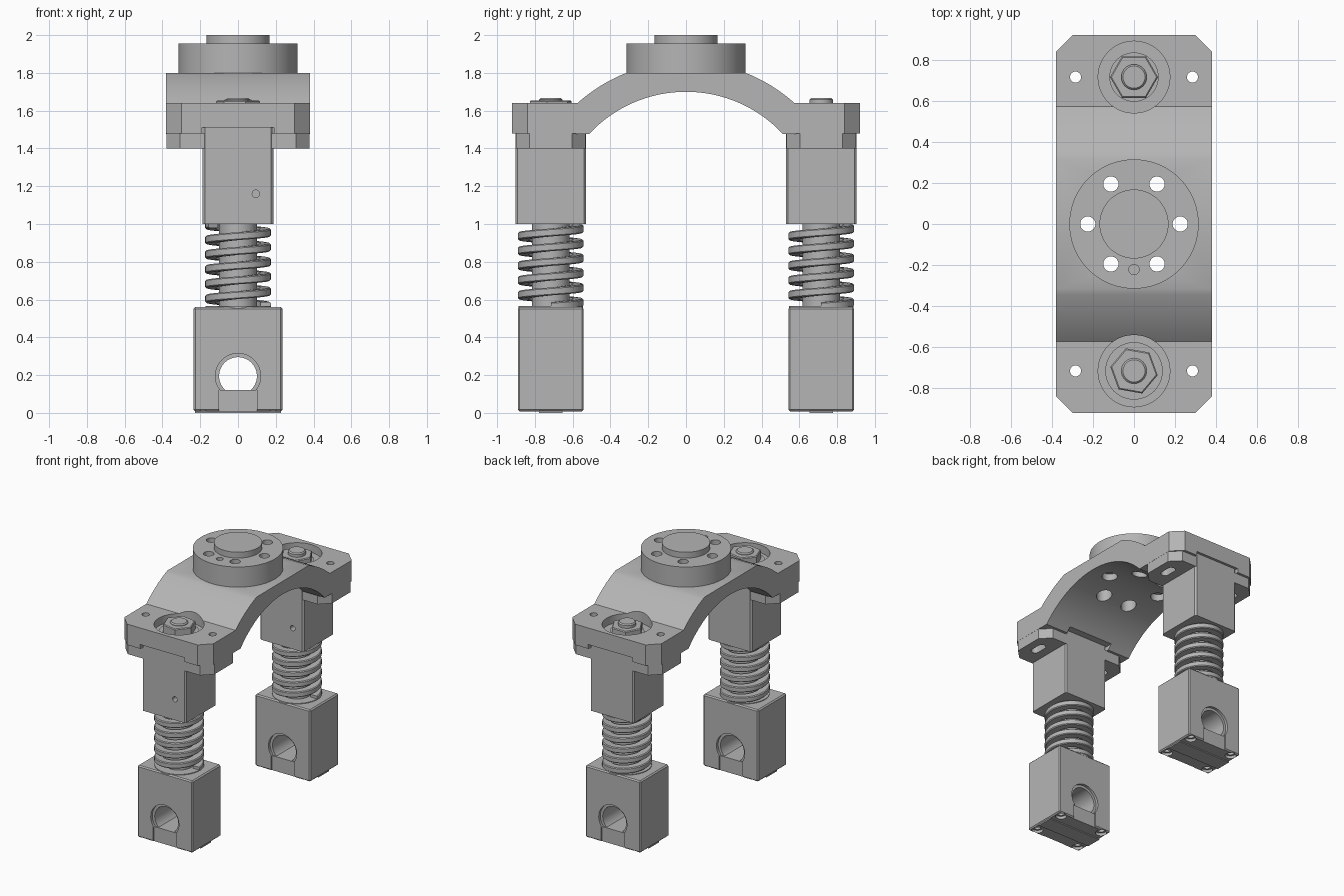
import bpy, bmesh, math
from mathutils import Vector

cube = bpy.data.objects.get("Cube")
if cube:
    bpy.data.objects.remove(cube, do_unlink=True)

GREY = (0.46, 0.46, 0.46, 1.0)
mat = bpy.data.materials.new("machined grey")
mat.use_nodes = True
mat.diffuse_color = GREY
mat.node_tree.nodes["Principled BSDF"].inputs["Base Color"].default_value = GREY


def make(name, bm):
    bmesh.ops.recalc_face_normals(bm, faces=bm.faces)
    me = bpy.data.meshes.new(name)
    bm.to_mesh(me)
    bm.free()
    me.materials.append(mat)
    ob = bpy.data.objects.new(name, me)
    bpy.context.collection.objects.link(ob)
    return ob


def prism(name, pts, a, b, axis="z", bevel=0.0, pick=None):
    """Extrude a 2D outline from a to b along an axis; bevel chosen edges."""
    place = {"x": lambda p, t: (t, p[0], p[1]),
             "y": lambda p, t: (p[0], t, p[1]),
             "z": lambda p, t: (p[0], p[1], t)}[axis]
    bm = bmesh.new()
    lo = [bm.verts.new(place(p, a)) for p in pts]
    hi = [bm.verts.new(place(p, b)) for p in pts]
    bm.faces.new(lo)
    bm.faces.new(hi)
    for i in range(len(pts)):
        j = (i + 1) % len(pts)
        bm.faces.new((lo[i], lo[j], hi[j], hi[i]))
    if bevel:
        edges = [e for e in bm.edges if pick is None or pick(*[v.co for v in e.verts])]
        bmesh.ops.bevel(bm, geom=edges, offset=bevel, segments=1, affect="EDGES")
    return make(name, bm)


def circle(cx, cy, r, n=48, turn=0.0):
    return [(cx + r * math.cos(turn + math.tau * i / n),
             cy + r * math.sin(turn + math.tau * i / n)) for i in range(n)]


def rect(cx, cy, hx, hy):
    return [(cx - hx, cy - hy), (cx + hx, cy - hy), (cx + hx, cy + hy), (cx - hx, cy + hy)]


def disc(name, x, y, r, z0, z1, chamfer=0.0, n=48, turn=0.0):
    top = lambda p, q: abs(p.z - z1) < 1e-5 and abs(q.z - z1) < 1e-5
    return prism(name, circle(x, y, r, n, turn), z0, z1, "z", chamfer, top)


def cut(ob, cutter):
    mod = ob.modifiers.new("cut", "BOOLEAN")
    mod.operation = "DIFFERENCE"
    mod.solver = "EXACT"
    mod.object = cutter
    bpy.context.view_layer.update()
    bpy.context.view_layer.objects.active = ob
    bpy.ops.object.modifier_apply(modifier=mod.name)
    bpy.data.objects.remove(cutter, do_unlink=True)


def vertical(p, q):
    return abs(p.z - q.z) > 1e-4 and abs(p.x - q.x) + abs(p.y - q.y) < 1e-4


def spring(name, y, r0, r1, z0, z1, pitch, thick):
    """Rectangular wire swept along a right-handed helix."""
    bm = bmesh.new()
    n = int((z1 - z0) / pitch * 40)
    h, c = thick / 2, 0.006
    section = [(r0, -h), (r1 - c, -h), (r1, -h + c), (r1, h - c), (r1 - c, h), (r0, h)]
    prev = None
    for i in range(n + 1):
        t = math.tau * i / 40
        z = z0 + (z1 - z0) * i / n
        ring = [bm.verts.new((r * math.cos(t), y + r * math.sin(t), z + dz)) for r, dz in section]
        if prev:
            for k in range(6):
                m = (k + 1) % 6
                bm.faces.new((prev[k], prev[m], ring[m], ring[k]))
        if i in (0, n):
            bm.faces.new(ring)
        prev = ring
    return make(name, bm)


parts = []
LEG = 0.716
BOLTS = [(0.225 * math.cos(math.radians(a)), 0.225 * math.sin(math.radians(a)))
         for a in range(0, 360, 60)]

# Arched bridge with flat, chamfered end plates
def arc(r, y_from, y_to, n=24):
    a0, a1 = math.asin(y_from / r), math.asin(y_to / r)
    return [(r * math.sin(a0 + (a1 - a0) * i / n), 1.0 + r * math.cos(a0 + (a1 - a0) * i / n))
            for i in range(n + 1)]

outline = ([(-0.92, 1.48), (-0.92, 1.64)] + arc(0.86, -0.573, -0.316, 10)
           + arc(0.86, 0.316, 0.573, 10) + [(0.92, 1.64), (0.92, 1.48)]
           + arc(0.7, 0.512, -0.512, 32))
bridge = prism("bridge", outline, -0.38, 0.38, "x", 0.08,
               lambda p, q: vertical(p, q) and abs(p.y) > 0.9)
for s in (-1, 1):
    cut(bridge, disc("cutter", 0, s * LEG, 0.175, 1.58, 1.9))
    cut(bridge, prism("cutter", rect(0, s * 0.75, 0.19, 0.3), 1.4, 1.512))
    for x in (-0.285, 0.285):
        cut(bridge, disc("cutter", x, s * LEG, 0.027, 1.3, 1.8, n=24))
for x, y in BOLTS:
    cut(bridge, disc("cutter", x, y, 0.037, 1.5, 1.9, n=24))
    cut(bridge, disc("cutter", x, y, 0.055, 1.5, 1.75, n=24))
parts.append(bridge)

# Round hub with bolt circle, dowel hole and raised centre
hub = disc("hub", 0, 0, 0.315, 1.8, 1.955, 0.008, 96)
for x, y in BOLTS:
    cut(hub, disc("cutter", x, y, 0.037, 1.7, 2.1, n=24))
cut(hub, disc("cutter", 0, -0.222, 0.025, 1.88, 2.1, n=24))
parts += [hub, disc("hub_boss", 0, 0, 0.168, 1.95, 2.0, 0.008, 64)]


def d_hole(r):
    """Round outline with a flat bottom at z = 0.12."""
    a = math.asin((0.12 - 0.195) / r)
    return [(r * math.cos(a + (math.pi - 2 * a) * i / 40),
             0.195 + r * math.sin(a + (math.pi - 2 * a) * i / 40)) for i in range(41)]


for side, y in (("front", -LEG), ("back", LEG)):
    # Guide block with a key that rises into the bridge groove
    block = prism(side + "_guide_block", rect(0, y, 0.187, 0.187), 1.0, 1.51, "z", 0.012, vertical)
    cut(block, prism("cutter", circle(0.095, 1.16, 0.02, 20), y - 0.25, y - 0.12, "y"))

    # Slotted mounting flange
    flange = prism(side + "_flange", rect(0, y, 0.379, 0.185), 1.4, 1.48, "z", 0.072, vertical)
    for x in (-0.285, 0.285):
        slot = [(px, py + (0.035 if py > y else -0.035)) for px, py in
                circle(x, y, 0.03, 24, math.pi / 24)]
        cut(flange, prism("cutter", slot, 1.3, 1.6))

    # Guide rod, spring and top fastener
    front = side == "front"
    rod = disc(side + "_guide_rod", 0, y, 0.1, 0.5, 1.05)
    coil = spring(side + "_spring", y, 0.118, 0.174, 0.565, 1.0, 0.078, 0.042)
    seat = disc(side + "_spring_seat", 0, y, 0.172, 0.55, 0.565)
    washer = disc(side + "_washer", 0, y, 0.14 if front else 0.12, 1.5, 1.59)
    nut = disc(side + "_nut", 0, y, 0.117, 1.59, 1.655 if front else 1.638, 0.006, 6,
               math.radians(-10) if front else 0)
    stud = disc(side + "_stud", 0, y, 0.062, 1.5, 1.667, 0.008, 32)

    # Clamp foot with a flat-bottomed cross bore and a notch below it
    foot = prism(side + "_foot", rect(0, y, 0.235, 0.174), 0.008, 0.56, "z", 0.009)
    cut(foot, prism("cutter", d_hole(0.1), y - 0.3, y + 0.3, "y"))
    for s in (-1, 1):
        face = y + s * 0.174
        cut(foot, prism("cutter", d_hole(0.12), face - 0.02, face + 0.02, "y"))
        cut(foot, prism("cutter", rect(0, 0.04, 0.1, 0.0805), face - 0.012, face + 0.012, "y"))
        for x in (-0.185, 0.185):
            cut(foot, disc("cutter", x, y + s * 0.13, 0.04, -0.05, 0.03, n=24))
            cut(foot, disc("cutter", x, y + s * 0.13, 0.025, -0.05, 0.07, n=24))
    strip = prism(side + "_foot_strip", rect(0, y, 0.228, 0.062), 0.0, 0.012)
    parts += [block, flange, rod, coil, seat, washer, nut, stud, foot, strip]

# Smooth round walls, keep the machined edges crisp
bpy.ops.object.select_all(action="DESELECT")
for ob in parts:
    ob.select_set(True)
bpy.context.view_layer.objects.active = parts[0]
bpy.ops.object.shade_smooth_by_angle(angle=math.radians(25))
